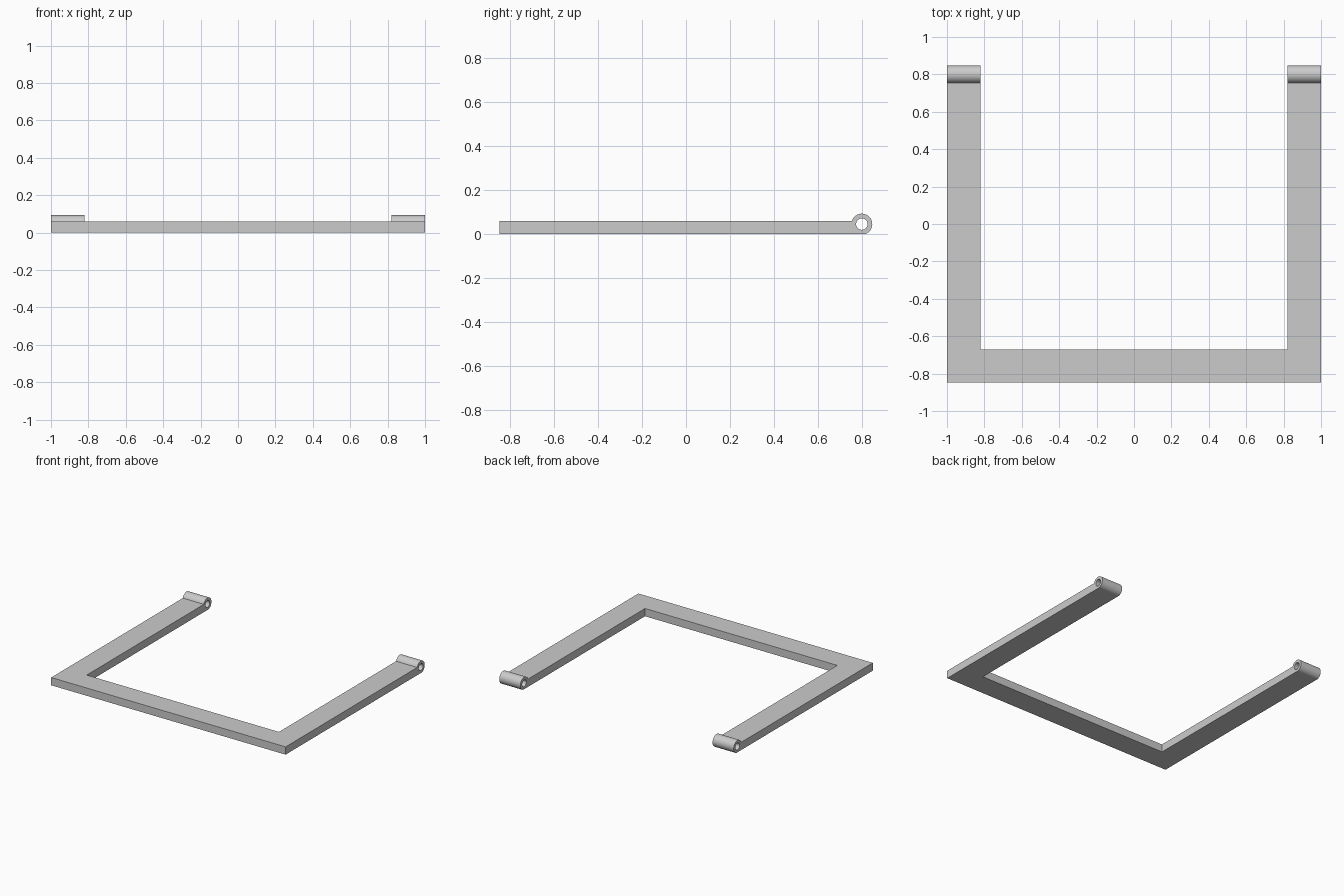
import bpy
import bmesh
from math import asin, cos, pi, sin, sqrt

cube = bpy.data.objects.get("Cube")
if cube:
    bpy.data.objects.remove(cube, do_unlink=True)

HALF_X, FRONT_Y, BAR_H = 1.0, -0.848, 0.06
BARREL_Y, BARREL_Z, BARREL_R, BORE_R = 0.80, 0.0455, 0.0475, 0.026
INNER_X, INNER_Y = 0.82, -0.672

grey = bpy.data.materials.new("plain_grey")
grey.use_nodes = True
colour = (0.6, 0.6, 0.6, 1)
grey.diffuse_color = colour
grey.node_tree.nodes["Principled BSDF"].inputs["Base Color"].default_value = colour


def arc(radius, start, end, steps):
    angles = [start + (end - start) * i / steps for i in range(steps + 1)]
    return [(BARREL_Y + radius * cos(a), BARREL_Z + radius * sin(a)) for a in angles]


def extrude_profile(name, loops, half_width):
    """Fill closed side outlines (inner ones are holes) and extrude them along x."""
    bm = bmesh.new()
    edges = []
    for loop in loops:
        verts = [bm.verts.new((-half_width, y, z)) for y, z in loop]
        edges += [bm.edges.new((v, verts[i - 1])) for i, v in enumerate(verts)]
    bmesh.ops.triangle_fill(bm, edges=edges, use_beauty=True)
    result = bmesh.ops.extrude_face_region(bm, geom=bm.faces[:])
    moved = [g for g in result["geom"] if isinstance(g, bmesh.types.BMVert)]
    bmesh.ops.translate(bm, verts=moved, vec=(2 * half_width, 0, 0))
    bmesh.ops.recalc_face_normals(bm, faces=bm.faces[:])
    mesh = bpy.data.meshes.new(name)
    bm.to_mesh(mesh)
    bm.free()
    mesh.materials.append(grey)
    obj = bpy.data.objects.new(name, mesh)
    bpy.context.collection.objects.link(obj)
    return obj


# Side outline: flat bar ending in a hinge barrel with a bore
top_angle = pi - asin((BAR_H - BARREL_Z) / BARREL_R)
outline = [(FRONT_Y, BAR_H), (FRONT_Y, 0)]
outline += [(y, max(z, 0)) for y, z in arc(BARREL_R, -pi / 2, top_angle, 40)]
bore = arc(BORE_R, 0, 2 * pi, 40)[:-1]
frame = extrude_profile("hinged_frame", [outline, bore], HALF_X)

# Opening between the two arms
opening = extrude_profile("opening_cutter", [[(INNER_Y, -1), (1, -1), (1, 1), (INNER_Y, 1)]], INNER_X)
opening.hide_render = True
cut = frame.modifiers.new("opening", "BOOLEAN")
cut.operation = "DIFFERENCE"
cut.solver = "EXACT"
cut.object = opening

bpy.context.view_layer.objects.active = frame
frame.select_set(True)
bpy.ops.object.modifier_apply(modifier=cut.name)
bpy.data.objects.remove(opening, do_unlink=True)
bpy.ops.object.shade_smooth_by_angle(angle=pi / 6)
